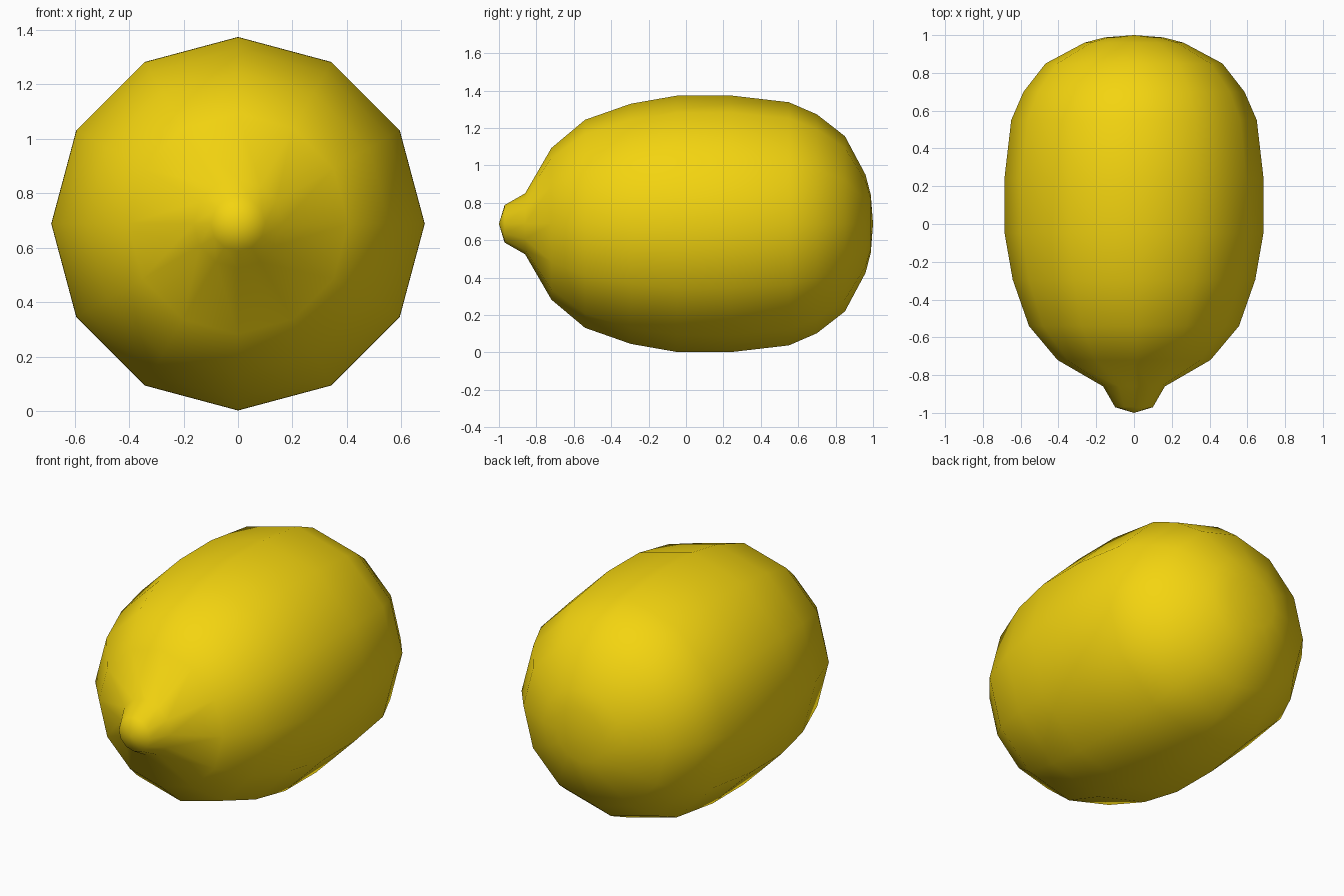
import bpy, bmesh
from math import sin, cos, pi

if "Cube" in bpy.data.objects:
    bpy.data.objects.remove(bpy.data.objects["Cube"])

SIDES = 12
CENTRE_Z = 0.688

# Lemon profile: (y along the axis, radius), from nipple tip to rounded back
PROFILE = [(-0.97, 0.10), (-0.86, 0.163), (-0.72, 0.405), (-0.54, 0.556),
           (-0.295, 0.642), (-0.05, 0.685), (0.24, 0.686), (0.55, 0.65),
           (0.70, 0.585), (0.85, 0.468), (0.96, 0.262), (0.988, 0.155)]

bm = bmesh.new()

# Rings around the y axis
rings = []
for y, r in PROFILE:
    rings.append([bm.verts.new((r * cos(2 * pi * i / SIDES), y,
                                CENTRE_Z + r * sin(2 * pi * i / SIDES)))
                  for i in range(SIDES)])

# Skin between neighbouring rings
for a, b in zip(rings, rings[1:]):
    for i in range(SIDES):
        j = (i + 1) % SIDES
        bm.faces.new((a[i], a[j], b[j], b[i]))

# Closed poles
for ring, y in ((rings[0], -1.0), (rings[-1], 1.0)):
    pole = bm.verts.new((0, y, CENTRE_Z))
    for i in range(SIDES):
        bm.faces.new((ring[i], ring[(i + 1) % SIDES], pole))

bmesh.ops.recalc_face_normals(bm, faces=bm.faces)
for f in bm.faces:
    f.smooth = True

mesh = bpy.data.meshes.new("lemon")
bm.to_mesh(mesh)
bm.free()

# Yellow peel
mat = bpy.data.materials.new("yellow_peel")
mat.diffuse_color = (0.9, 0.66, 0.005, 1)
mat.use_nodes = True
mat.node_tree.nodes["Principled BSDF"].inputs["Base Color"].default_value = mat.diffuse_color
mesh.materials.append(mat)

lemon = bpy.data.objects.new("lemon", mesh)
bpy.context.collection.objects.link(lemon)
